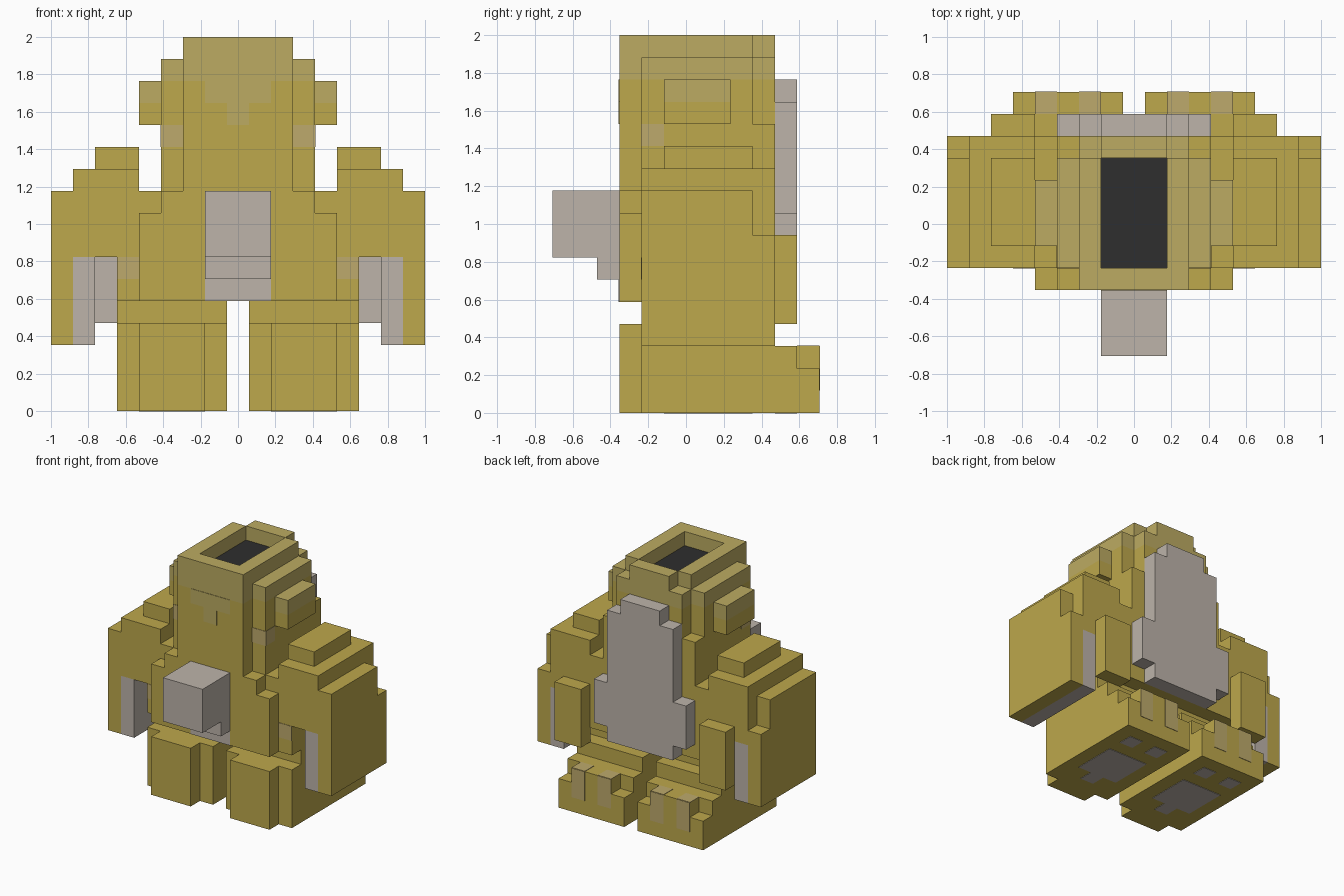
import bpy, bmesh
from mathutils import Matrix, Vector

cube = bpy.data.objects.get("Cube")
if cube:
    bpy.data.objects.remove(cube, do_unlink=True)

U = 2 / 17      # one block
T = 0.03        # painted plate thickness, in blocks


def lin(c):
    c /= 255
    return c / 12.92 if c <= 0.04045 else ((c + 0.055) / 1.055) ** 2.4


def material(name, r, g, b):
    col = (lin(r), lin(g), lin(b), 1)
    m = bpy.data.materials.new(name)
    m.use_nodes = True
    m.diffuse_color = col
    bsdf = m.node_tree.nodes["Principled BSDF"]
    bsdf.inputs["Base Color"].default_value = col
    bsdf.inputs["Roughness"].default_value = 0.9
    return m


MUSTARD = material("mustard", 189, 168, 76)
PALE = material("pale_gold", 188, 171, 98)
BEIGE = material("beige_gold", 190, 170, 108)
GREY = material("warm_grey", 189, 180, 170)
BLACK = material("near_black", 46, 46, 46)


def part(name, mat, *boxes, side=1):
    """Object made of boxes (x0, x1, y0, y1, z0, z1) in blocks; side=-1 mirrors x."""
    bm = bmesh.new()
    for x0, x1, y0, y1, z0, z1 in boxes:
        if side < 0:
            x0, x1 = -x1, -x0
        size = Vector((x1 - x0, y1 - y0, z1 - z0)) * U
        mid = Vector((x0 + x1, y0 + y1, z0 + z1)) * U / 2
        bmesh.ops.create_cube(bm, size=1, matrix=Matrix.Translation(mid) @ Matrix.Diagonal((*size, 1)))
    me = bpy.data.meshes.new(name)
    bm.to_mesh(me)
    bm.free()
    me.materials.append(mat)
    ob = bpy.data.objects.new(name, me)
    bpy.context.collection.objects.link(ob)
    return ob


def pair(name, mat, *boxes):
    part("left_" + name, mat, *boxes, side=1)
    part("right_" + name, mat, *boxes, side=-1)


# Torso with its stepped back layer
part("torso", MUSTARD,
     (-4.5, 4.5, -2, 4, 5, 10), (-4.5, 4.5, -3, -2, 5, 9), (-3.5, 3.5, -3, -2, 9, 10))
pair("hip", MUSTARD, (4.5, 5.5, -2, 4, 5, 7))
pair("hip_spot", BEIGE, (4.5, 5.5, -2 - T, -2, 6, 7))

# Head: lower part, pale crown and open rim
part("head", MUSTARD,
     (-3.5, 3.5, -2, 4, 10, 13), (-3.5, 3.5, -2, 3, 13, 15),
     (-2.5, 2.5, -3, -2, 10, 15), (-2.5, 2.5, 3, 4, 13, 15))
part("crown", PALE, (-2.5, 2.5, -3, 4, 15, 16), (-3.5, 3.5, -2, 3, 15, 16))
part("crown_rim", PALE,
     (-2.5, -1.5, -3, 3, 16, 17), (1.5, 2.5, -3, 3, 16, 17),
     (-1.5, 1.5, -3, -2, 16, 17), (-1.5, 1.5, 3, 4, 16, 17))
part("crown_opening", BLACK, (-1.5, 1.5, -2, 3, 16, 16 + T))
part("crown_drip", PALE,
     (-1.5, 1.5, -3 - T, -3, 14, 15), (-0.5, 0.5, -3 - T, -3, 13, 14))
pair("head_spot", BEIGE,
     (2.5, 3.5, -2 - T, -2, 12, 13), (3.5, 3.5 + T, -2, -1, 12, 13))

# Ears
pair("ear", MUSTARD, (3.5, 4.5, -1, 2, 13, 14))
pair("ear_top", PALE, (3.5, 4.5, -1, 2, 14, 15))

# Belly plate
part("belly", GREY,
     (-2.5, 2.5, 4, 5, 5, 14), (-1.5, 1.5, 4, 5, 14, 15),
     (-3.5, -2.5, 4, 5, 6, 9), (2.5, 3.5, 4, 5, 6, 9))

# Tail
part("tail", GREY,
     (-1.5, 1.5, -6, -3, 7, 10), (-1.5, 1.5, -4, -3, 6, 7),
     (-1.5, 1.5, -3 - T, -3, 5, 6))

# Arms
pair("upper_arm", MUSTARD, (4.5, 7.5, -2, 4, 7, 11), (4.5, 6.5, -1, 3, 11, 12))
pair("outer_arm", MUSTARD, (7.5, 8.5, -2, 3, 3, 10), (7.5, 8.5, 3, 4, 3, 8))
pair("inner_arm", GREY, (6.5, 7.5, -2, 4, 3, 7))
pair("thumb", MUSTARD, (4.5, 6.5, 4, 5, 4, 8))
pair("thumb_pad", GREY, (4.5, 6.5, 4 - T, 4, 4, 7))

# Legs and feet
pair("leg", MUSTARD, (0.5, 5.5, -1, 3, 4, 5))
pair("foot", MUSTARD,
     (0.5, 5.5, -2, 4, 0, 4), (1.5, 4.5, -3, -2, 0, 4),
     (0.5, 5.5, 4, 5, 0, 3), (0.5, 5.5, 5, 6, 0, 2), (1.5, 4.5, 5, 6, 2, 3))
for label, x in (("inner", 1.5), ("outer", 3.5)):
    pair(label + "_claw", BEIGE,
         (x, x + 1, 6, 6 + T, 1, 3), (x, x + 1, 5, 6, 3, 3 + T))
    pair(label + "_toe_pad", GREY, (x, x + 1, 4, 5, -T, 0))
pair("sole_pad", GREY, (1.5, 4.5, 0, 3, -T, 0), (2.5, 3.5, -1, 0, -T, 0))
